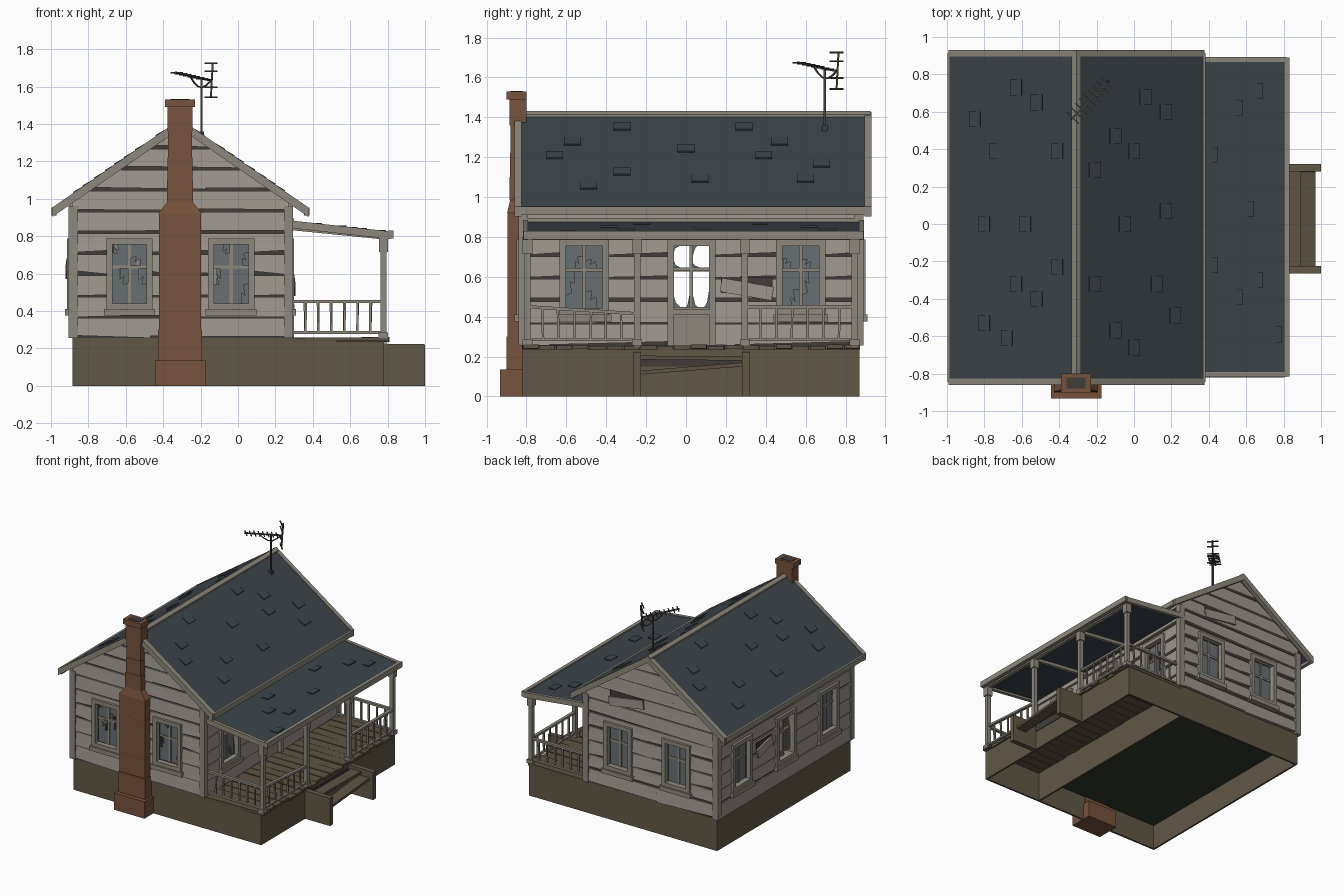
import bpy, bmesh, math, random
from mathutils import Matrix, Vector

if "Cube" in bpy.data.objects:
    bpy.data.objects.remove(bpy.data.objects["Cube"])

random.seed(7)
R = random.uniform
I4 = Matrix.Identity(4)


def mat(name, r, g, b):
    m = bpy.data.materials.new(name)
    m.diffuse_color = (r, g, b, 1)
    m.use_nodes = True
    m.node_tree.nodes["Principled BSDF"].inputs["Base Color"].default_value = m.diffuse_color
    return m


SIDING = mat("grey_siding", .33, .30, .265)
TRIM = mat("weathered_trim", .27, .25, .205)
GAP = mat("dark_gap", .05, .046, .04)
SLATE = mat("slate_roof", .046, .059, .067)
BASE = mat("brown_base", .12, .097, .063)
DECK = mat("deck_boards", .108, .087, .056)
BRICK = mat("red_brown_brick", .185, .085, .046)
GLASS = mat("dusty_glass", .14, .162, .17)
FLOOR = mat("dark_green_floor", .03, .039, .024)
METAL = mat("dark_metal", .06, .058, .05)


class Part:
    """Collects closed solids into one named object."""
    def __init__(self, name, *mats):
        self.name, self.mats, self.bm = name, mats, bmesh.new()

    def loft(self, a, b, m=0, M=I4):
        va = [self.bm.verts.new(M @ Vector(p)) for p in a]
        vb = [self.bm.verts.new(M @ Vector(p)) for p in b]
        n = len(a)
        fs = [self.bm.faces.new(va), self.bm.faces.new(vb[::-1])]
        for i in range(n):
            j = (i + 1) % n
            fs.append(self.bm.faces.new((va[j], va[i], vb[i], vb[j])))
        for f in fs:
            f.material_index = m

    def prism(self, poly, y0, y1, m=0, M=I4):
        self.loft([(x, y0, z) for x, z in poly], [(x, y1, z) for x, z in poly], m, M)

    def box(self, x0, x1, y0, y1, z0, z1, m=0, M=I4):
        self.prism([(x0, z0), (x1, z0), (x1, z1), (x0, z1)], y0, y1, m, M)

    def beam(self, p, q, w, h, m=0, M=I4):
        p, q = Vector(p), Vector(q)
        d = (q - p).normalized()
        side = d.cross(Vector((1, 0, 0) if abs(d.z) > .95 else (0, 0, 1))).normalized()
        B = Matrix((d, side, side.cross(d))).transposed().to_4x4()
        B.translation = p
        self.box(0, (q - p).length, -w / 2, w / 2, -h / 2, h / 2, m, M @ B)

    def done(self):
        bmesh.ops.recalc_face_normals(self.bm, faces=self.bm.faces[:])
        me = bpy.data.meshes.new(self.name)
        self.bm.to_mesh(me)
        for m in self.mats:
            me.materials.append(m)
        ob = bpy.data.objects.new(self.name, me)
        bpy.context.collection.objects.link(ob)


def frame(ox, oy, u, n):
    """Wall space: x along the wall, y outwards, z up."""
    return Matrix(((u[0], n[0], 0, ox), (u[1], n[1], 0, oy), (0, 0, 1, 0), (0, 0, 0, 1)))


Z0, EAVE, SLOPE, RX, ROW = .25, 1.0, .69, -.308, .113


def wall(name, M, L, gable, holes):
    """Dark backing and uneven lapped boards, split around the openings."""
    p = Part(name, SIDING, GAP)
    peak = EAVE + SLOPE * L / 2 if gable else EAVE
    inset = lambda z: max(0, (z - EAVE) / SLOPE)
    z = Z0
    while z < peak - .01:
        top = min(z + ROW, peak - .003)
        levels = sorted({z, top, *[e for h in holes for e in h[2:] if z < e < top],
                         *([EAVE] if z < EAVE < top else [])})
        cut = [L * R(.3, .7)] if random.random() < .6 and inset(top) < L * .25 else []
        jag = [R(.004, .027) for _ in range(4)]
        for a, b in zip(levels, levels[1:]):
            stops = [-1]                              # -1 and 9 stand for the wall ends
            solid = []
            for h in sorted(h for h in holes if h[2] < b and h[3] > a):
                solid.append((stops[-1], h[0]))
                stops.append(h[1])
            solid.append((stops[-1], 9))
            for s, e in solid:
                lo, hi = (lambda t: max(s, inset(t))), (lambda t: min(e, L - inset(t)))
                p.loft([(lo(a), -.04, a), (hi(a), -.04, a), (hi(a), 0, a), (lo(a), 0, a)],
                       [(lo(b), -.04, b), (hi(b), -.04, b), (hi(b), 0, b), (lo(b), 0, b)], 1, M)
                ends = [s] + [c for c in cut if max(s, 0) + .02 < c < min(e, L) - .02] + [e]
                for i, (c, d) in enumerate(zip(ends, ends[1:])):
                    l2, h2 = (lambda t: max(c, inset(t))), (lambda t: min(d, L - inset(t)))
                    g0, g1 = (jag[2 * i], jag[2 * i + 1]) if a == z and b - a > .03 else (0, 0)
                    na, nb = (.022 - .01 * (t - z) / ROW for t in (a, b))
                    p.loft([(l2(a), .001, a + g0), (h2(a), .001, a + g1), (h2(a), na, a + g1), (l2(a), na, a + g0)],
                           [(l2(b), .001, b), (h2(b), .001, b), (h2(b), nb, b), (l2(b), nb, b)], 0, M)
        z += ROW
    p.done()


def pane(p, u0, u1, z0, z1, M, kind):
    """Glass: whole, with one jagged corner, or only corner slivers left."""
    c = [Vector(v) for v in ((u0, z0), (u1, z0), (u1, z1), (u0, z1))]
    k = random.randrange(4)
    c = c[k:] + c[:k]
    if kind == "shards":
        n, o = c[1], c[3]
        p.prism([c[0], c[0].lerp(n, R(.3, .5)), c[0].lerp(c[2], .12), c[0].lerp(o, R(.2, .4))], -.016, -.012, 1, M)
        return
    if kind == "broken":
        A, B = c[0].lerp(c[1], R(.35, .7)), c[0].lerp(c[3], R(.3, .5))
        c = [A, c[1], c[2], c[3], B] + [B.lerp(A, t).lerp(c[2], s) for t, s in ((.25, .2), (.45, -.05), (.7, .22))]
    p.prism(c, -.016, -.012, 1, M)


def window(name, M, u, kind, hw=.092, z0=.44, z1=.755, door=False):
    p = Part(name, TRIM, GLASS)
    t, low = .032, (.255 if door else z0 - .03)
    for s in (-1, 1):
        a, b = sorted((u + s * hw, u + s * (hw + t)))
        p.box(a, b, -.042, .034, low, z1 + t, 0, M)
    p.box(u - hw, u + hw, -.042, .034, z1, z1 + t, 0, M)
    bar = z0 + (z1 - z0) * .62
    p.box(u - .009, u + .009, -.022, -.004, z0, z1, 0, M)
    p.box(u - hw, u + hw, -.022, -.004, bar - .008, bar + .008, 0, M)
    if door:                                   # lower leaf with rail
        p.box(u - hw, u + hw, -.03, .008, .255, z0, 0, M)
        p.box(u - hw - .025, u + hw + .025, -.02, .036, z0 - .04, z0 - .015, 0, M)
    else:                                      # bottom rail and sill
        p.box(u - hw, u + hw, -.042, .034, z0 - .03, z0, 0, M)
        p.box(u - hw - .045, u + hw + .045, 0, .045, z0 - .065, z0 - .03, 0, M)
    for a, b in ((u - hw, u - .009), (u + .009, u + hw)):
        for c, d in ((z0, bar - .008), (bar + .008, z1)):
            pane(p, a, b, c, d, M, kind)
    p.done()


# Walls with their windows and door
FR = frame(-.88, -.815, (1, 0), (0, -1))
BK = frame(-.88, .865, (1, 0), (0, 1))
LF = frame(-.88, -.815, (0, 1), (-1, 0))
RT = frame(.265, -.815, (0, 1), (1, 0))
DOOR = .842
for side, M, L, gable, us in (("front", FR, 1.145, True, (.30, .843)), ("back", BK, 1.145, True, (.345, .86)),
                              ("left", LF, 1.68, False, (.30, .842, 1.395)), ("right", RT, 1.68, False, (.305, 1.39))):
    holes = [(u - .092, u + .092, .44, .755) for u in us]
    if side == "right":
        holes.append((DOOR - .088, DOOR + .088, .2, .755))
    wall(side + "_wall", M, L, gable, holes)
    for i, u in enumerate(us):
        kind = "broken" if side in ("front", "right") else "shards" if side == "left" and i == 1 else "whole"
        window(f"{side}_window_{i + 1}", M, u, kind)
window("front_door", RT, DOOR, "shards", .088, .45, .755, True)

# Broken siding: dark holes with loose boards
p = Part("loose_boards", SIDING, GAP)
for M, u, z, w in ((RT, 1.12, .55, .26), (LF, 1.12, .64, .2), (BK, .78, 1.0, .3)):
    p.box(u - w / 2, u + w / 2, .0225, .027, z - .03, z + .05, 1, M)
    p.beam((u - w / 2, .030, z + .01), (u + w / 2, .036, z - .035), .012, .07, 0, M)
p.prism([(.62, .37), (.68, .40), (.68, .33)], .0225, .027, 1, FR)
p.done()

# Corner boards
p = Part("corner_boards", TRIM)
for x0, x1 in ((-.905, -.855), (.245, .293)):
    for y0, y1 in ((-.84, -.795), (.845, .89)):
        p.box(x0, x1, y0, y1, .255, .96)
p.done()

# Foundation, floor and porch skirt (open underneath)
p = Part("foundation", BASE)
T = .015
for x0, x1, y0, y1 in ((-.885, .265, -.82, -.82 + T), (-.885, .265, .87 - T, .87), (-.885, -.885 + T, -.81, .86),
                       (.265 - T, .265, -.81, .86), (.265, .78, -.82, -.82 + T), (.265, .78, .87 - T, .87),
                       (.78 - T, .78, -.81, .86)):
    p.box(x0, x1, y0, y1, 0, .255 if x1 < .3 else .238)
p.done()
p = Part("house_floor", FLOOR)
p.box(-.875, .255, -.81, .86, .20, .22)
p.done()

# Porch deck planks running out from the wall
p = Part("porch_deck", DECK)
n = 20
for i in range(n):
    y, w = -.825 + 1.70 * i / n, 1.70 / n
    p.beam((.265, y + w / 2, .246 + R(-.003, .003)), (.785 + R(0, .025), y + w / 2 + R(-.004, .004), .246 + R(-.005, .005)),
           w - .006, .02)
p.done()

# Porch steps, with the dark opening behind the treads
p = Part("porch_steps", BASE, DECK, GAP)
for y in (-.245, .30):
    p.prism([(.78, 0), (1.0, 0), (1.0, .222), (.78, .225)], y - .02, y + .02)
p.beam((.85, -.225, .195), (.85, .28, .19), .085, .02, 1)
p.beam((.925, -.225, .12), (.925, .28, .16), .09, .02, 1)
p.prism([(-.225, .15), (.28, .15), (.28, .20), (-.225, .20)], 0, .004, 2, frame(.78, 0, (0, 1), (1, 0)))
p.done()

# Porch posts with caps and feet
p = Part("porch_posts", TRIM)
POSTS = (-.795, -.245, .295, .845)
for y in POSTS:
    for hw, z0, z1 in ((.016, .25, .80), (.025, .255, .285), (.024, .715, .80)):
        p.box(.777 - hw, .777 + hw, y - hw, y + hw, z0, z1)
p.done()

# Railings
p = Part("porch_railing", TRIM)
for a, b, drop in (((.29, -.795), (.777, -.795), 0), ((.29, .845), (.777, .845), 0),
                   ((.777, -.795), (.777, -.245), .035), ((.777, .295), (.777, .845), 0)):
    a, b = Vector((*a, 0)), Vector((*b, 0))
    up = lambda t, z: a.lerp(b, t) + Vector((0, 0, z))
    p.beam(up(0, .45), up(1, .45 - drop), .024, .016)
    p.beam(up(0, .285), up(1, .285), .02, .014)
    for i in range(1, 7):
        t = i / 7
        p.beam(up(t, .285), up(t + R(-.01, .01), .445 - drop * t), .012, .012)
p.done()

# Main roof: slabs, barge boards, eave boards, ridge caps
roof, trim = Part("main_roof", SLATE), Part("roof_trim", TRIM)


def slope_profile(s, x0, x1, top, bottom):
    z = lambda x: 1.42 - SLOPE * x
    return [(RX + s * x0, z(x0) + top), (RX + s * x1, z(x1) + top), (RX + s * x1, z(x1) - bottom), (RX + s * x0, z(x0) - bottom)]


for s in (-1, 1):
    roof.prism(slope_profile(s, 0, .68, 0, .03), -.84, .91)
    for y0, y1 in ((-.86, -.825), (.895, .93)):
        trim.prism(slope_profile(s, 0, .685, .006, .045), y0, y1)
    a, b = sorted((RX + s * .662, RX + s * .69))
    trim.box(a, b, -.845, .915, .91, .952)
    trim.prism(slope_profile(s, 0, .025, .012, .02), -.855, .925)

# Porch roof: slab, side boards, fascia and beams
pz = lambda x: .878 - .11 * (x - .28)
porch = lambda x1, t, b: [(.27, pz(.27) + t), (x1, pz(x1) + t), (x1, pz(x1) - b), (.27, pz(.27) - b)]
roof.prism(porch(.81, 0, .018), -.80, .875)
for y in (-.805, .88):
    trim.prism(porch(.815, .006, .035), y - .013, y + .013)
trim.box(.803, .832, -.815, .89, .787, .83)
trim.box(.762, .792, -.80, .85, .785, .812)
trim.box(.28, .30, -.81, .88, .872, .895)
for y in POSTS[1:3]:
    trim.beam((.28, y, .845), (.78, y, .795), .025, .025)
trim.done()

# Lifted shingles
LEFT = [(-.63, .73), (-.52, .65), (-.85, .56), (-.74, .39), (-.41, .39), (-.80, 0), (-.58, 0), (-.41, -.23),
        (-.63, -.32), (-.52, -.40), (-.80, -.53), (-.68, -.61)]
RIGHT = [(.06, .68), (.17, .60), (-.10, .47), (0, .39), (-.21, .29), (.17, .07), (-.05, 0), (-.21, -.32),
         (.12, -.32), (.22, -.49), (-.10, -.57), (0, -.66)]
PORCH = [(.66, .71), (.55, .62), (.42, .37), (.61, .08), (.42, -.22), (.55, -.39), (.66, -.30), (.76, -.59)]
for x, y in LEFT + RIGHT + PORCH:
    f = pz if (x, y) in PORCH else lambda v: 1.42 - SLOPE * abs(v - RX)
    d = -.03 if x < RX else .03
    roof.beam((x - d, y, f(x - d)), (x + d, y, f(x + d) + .007), .085, .009)
roof.done()

# Chimney: stacked, slightly uneven courses; the foot runs into the foundation
p = Part("chimney", BRICK, GAP)
levels = [(0, .135, -.933)] + [(z, .115, -.897) for z in (.135, .30, .45, .60, .76)] + \
         [(.92, .118, -.897), (.985, .066, -.882), (1.10, .064, -.88), (1.22, .066, -.882), (1.36, .064, -.88),
          (1.49, .08, -.90), (1.53, .08, -.90)]
for i, ((z0, w, y), (z1, w1, y1)) in enumerate(zip(levels, levels[1:])):
    tw, ty = (w1, y1) if i == 6 else (w, y)
    j = 0 if i in (0, 6, 11) else R(-.004, .004)
    back = -.74 if i == 0 else -.80
    ring = lambda w, y, z: [(-.31 - w, y, z), (-.31 + w, y, z), (-.31 + w, back, z), (-.31 - w, back, z)]
    p.loft(ring(w + j, y - j, z0), ring(tw + j, ty - j, z1))
p.box(-.36, -.26, -.88, -.82, 1.526, 1.533, 1)
p.done()

# Television aerial
p = Part("roof_aerial", METAL)
X, Y = -.195, .695
p.beam((X, Y, 1.32), (X, Y, 1.65), .012, .012)
p.box(X - .014, X + .014, Y - .014, Y + .014, 1.32, 1.36)
a, b = Vector((-.335, .56, 1.675)), Vector((-.145, .755, 1.632))
p.beam(a, b, .01, .01)
side = Vector((.7, -.7, 0))
for i in range(8):
    c = a.lerp(b, .04 + i * .12)
    p.beam(c - side * .045, c + side * .045, .007, .007)
p.beam(b + Vector((0, 0, -.09)), b + Vector((.01, .01, .095)), .01, .01)
for z in (-.09, -.035, .05, .093):
    c = b + Vector((0, 0, z))
    p.beam(c - side * .045, c + side * .045, .008, .008)
arc = [a.lerp(b, .4 + .6 * t / 5) - Vector((0, 0, .05 * math.sin(math.pi * t / 5))) for t in range(6)]
for c, d in zip(arc, arc[1:]):
    p.beam(c, d, .007, .007)
p.done()
